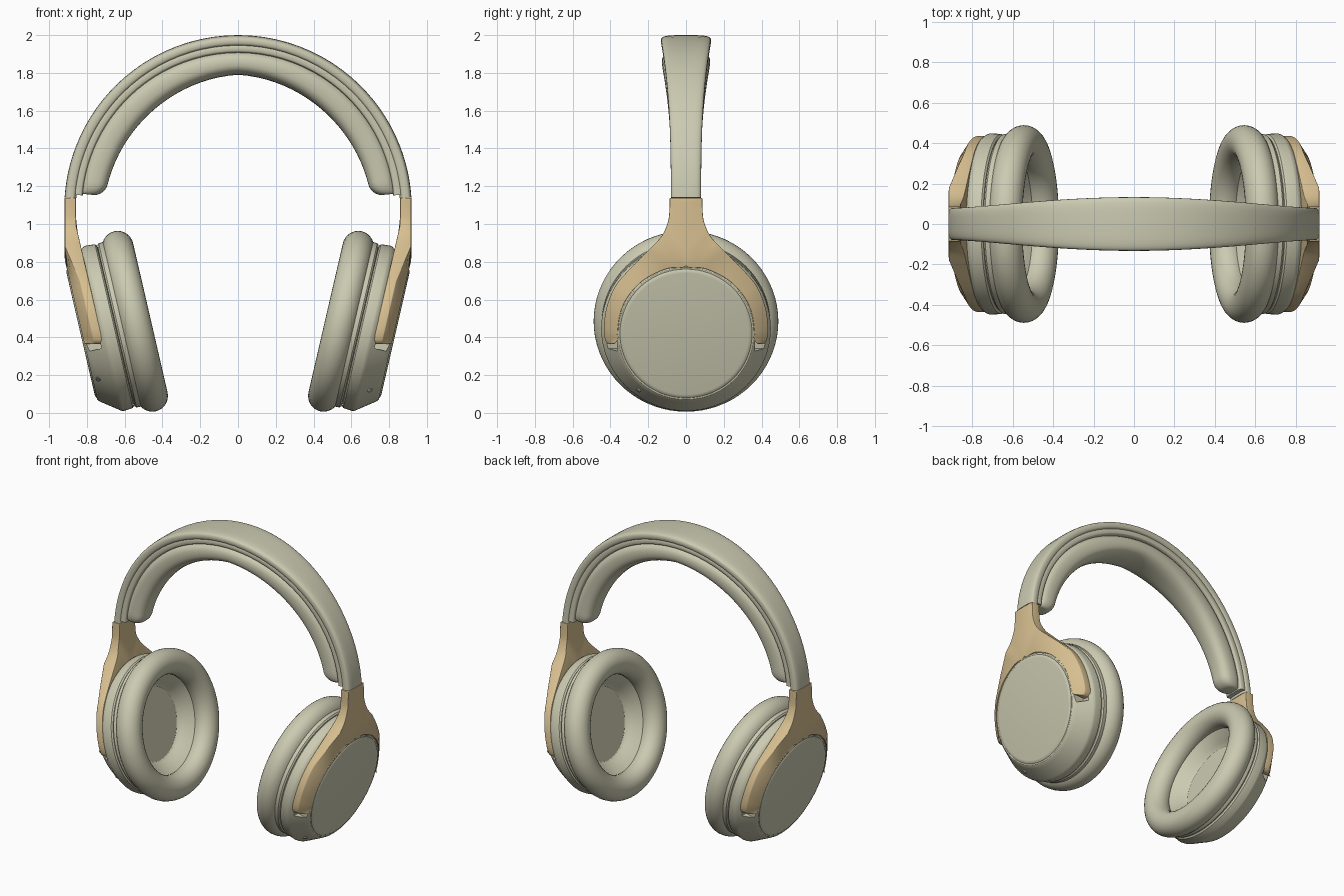
import bpy, bmesh, math
from mathutils import Vector

if "Cube" in bpy.data.objects:
    bpy.data.objects.remove(bpy.data.objects["Cube"])


def material(name, rgb):
    m = bpy.data.materials.new(name)
    m.diffuse_color = (*rgb, 1)
    m.use_nodes = True
    m.node_tree.nodes["Principled BSDF"].inputs["Base Color"].default_value = m.diffuse_color
    return m


BEIGE = material("beige", (0.60, 0.59, 0.44))
TAN = material("tan", (0.68, 0.52, 0.28))
DARK = material("dark", (0.25, 0.25, 0.25))
LIGHT = material("light", (0.9, 0.9, 0.88))


def make(name, verts, faces, mat):
    bm = bmesh.new()
    vs = [bm.verts.new(v) for v in verts]
    for f in faces:
        bm.faces.new([vs[i] for i in f])
    bmesh.ops.remove_doubles(bm, verts=bm.verts, dist=1e-5)
    bmesh.ops.recalc_face_normals(bm, faces=bm.faces)
    me = bpy.data.meshes.new(name)
    bm.to_mesh(me)
    bm.free()
    ob = bpy.data.objects.new(name, me)
    bpy.context.collection.objects.link(ob)
    me.materials.append(mat)
    return ob


def activate(ob):
    bpy.ops.object.select_all(action='DESELECT')
    ob.select_set(True)
    bpy.context.view_layer.objects.active = ob


def smooth(ob, deg=32):
    activate(ob)
    bpy.ops.object.shade_smooth_by_angle(angle=math.radians(deg))


T = math.radians(13)
C, S = math.cos(T), math.sin(T)


def place(s, u, y, v):
    """Tilted ear cup frame: u outward, v up the cup; s is the side."""
    return Vector((s * (0.545 + C * u + S * v), y, 0.485 - S * u + C * v))


def lathe(name, s, prof, closed, mat=BEIGE, n=72):
    m = len(prof)
    verts = [place(s, u, r * math.cos(2 * math.pi * i / n), r * math.sin(2 * math.pi * i / n))
             for i in range(n) for u, r in prof]
    faces = []
    for i in range(n):
        a, b = i * m, (i + 1) % n * m
        for j in range(m if closed else m - 1):
            k = (j + 1) % m
            q = [a + j, a + k, b + k, b + j]
            if prof[j][1] == 0:
                q = [a + j, a + k, b + k]
                q[0] = j
            elif prof[k][1] == 0:
                q = [a + j, k, b + j]
            faces.append(q)
    ob = make(name, verts, faces, mat)
    # drop the unused duplicate pole vertices
    bm = bmesh.new()
    bm.from_mesh(ob.data)
    bmesh.ops.delete(bm, geom=[v for v in bm.verts if not v.link_faces], context='VERTS')
    bm.to_mesh(ob.data)
    bm.free()
    return ob


def catmull(rows, sub=4):
    out = []
    for i in range(len(rows) - 1):
        p = [rows[max(0, min(len(rows) - 1, i + d))] for d in (-1, 0, 1, 2)]
        for k in range(sub):
            t = k / sub
            out.append([0.5 * (2 * b + (c - a) * t + (2 * a - 5 * b + 4 * c - d) * t * t
                               + (3 * b - a - 3 * c + d) * t ** 3) for a, b, c, d in zip(*p)])
    return out + [list(rows[-1])]


# Yoke outline, half: outer y, z and inner y, z, from arm tip to stem top
YOKE = [(.41, .365, .38, .365), (.428, .387, .362, .387), (.435, .45, .362, .43),
        (.42, .56, .345, .536), (.375, .67, .30, .625), (.30, .76, .22, .706),
        (.20, .86, .10, .764), (.13, .935, 0, .778), (.096, 1.01, 0, .90),
        (.088, 1.07, 0, 1.0), (.086, 1.138, 0, 1.138)]


def yoke(name, s):
    def x_at(u, z, limit):
        v = (z - 0.485 + S * u) / C
        return s * min(0.545 + C * u + S * v, limit)
    verts, faces = [], []
    rows = catmull(YOKE)
    for side in (1, -1):
        base = len(verts)
        inner = []
        for yo, zo, yi, zi in rows:
            yi = yi if yi > 0.004 else 0
            inner.append(yi)
            drop = 0.05 * max(0, min(1, (0.95 - zo) / 0.25))
            verts += [(x_at(.287 - drop, zo, .917), side * yo, zo), (x_at(.29, zi, .919), side * yi, zi),
                      (x_at(.195, zi, .858), side * yi, zi), (x_at(.19, zo, .858), side * yo, zo)]
        for i in range(len(rows) - 1):
            a, b = base + 4 * i, base + 4 * i + 4
            for j in range(4):
                if j == 1 and inner[i] == 0 and inner[i + 1] == 0:
                    continue
                k = (j + 1) % 4
                faces.append((a + j, a + k, b + k, b + j))
        faces.append((base, base + 1, base + 2, base + 3))
        e = len(verts) - 4
        faces.append((e, e + 1, e + 2, e + 3))
    ob = make(name, verts, faces, TAN)
    mod = ob.modifiers.new("bevel", 'BEVEL')
    mod.width, mod.segments, mod.angle_limit = 0.013, 3, math.radians(40)
    activate(ob)
    bpy.ops.object.modifier_apply(modifier="bevel")
    smooth(ob, 40)


def indicator(name, s, y, v, mat):
    # short pin standing on the chamfered cup edge
    r = math.hypot(y, v)
    u = 0.172 + (0.448 - r) / 0.078 * 0.108
    n = place(s, .578, .815 * y / r, .815 * v / r) - place(s, 0, 0, 0)
    bm = bmesh.new()
    bmesh.ops.create_cone(bm, cap_ends=True, segments=20, radius1=0.015, radius2=0.013, depth=0.012)
    bm.transform(n.to_track_quat('Z', 'Y').to_matrix().to_4x4())
    bmesh.ops.translate(bm, verts=bm.verts, vec=place(s, u, y, v))
    me = bpy.data.meshes.new(name)
    bm.to_mesh(me)
    bm.free()
    me.materials.append(mat)
    ob = bpy.data.objects.new(name, me)
    bpy.context.collection.objects.link(ob)
    smooth(ob)


# Ear cups
BODY = [(.11, 0), (.11, .24), (.10, .255), (.085, .265), (.02, .34), (.02, .40), (.105, .415),
        (.107, .436), (.115, .445), (.165, .449), (.176, .446), (.186, .439), (.268, .379),
        (.282, .367), (.288, .358), (.288, .350), (.294, .343), (.296, .33), (.296, 0)]
RING = [(.03, .38), (.03, .435), (.07, .447), (.095, .446), (.104, .438), (.106, .42), (.106, .38)]
TUBE = [(.083 * math.sin(t), .405 + .084 * math.cos(t)) for t in [2 * math.pi * i / 28 for i in range(28)]]
BOX = [(0, 1, 3, 2), (4, 6, 7, 5), (0, 4, 5, 1), (2, 3, 7, 6), (0, 2, 6, 4), (1, 5, 7, 3)]
for s, side in ((1, "right"), (-1, "left")):
    smooth(lathe(side + "_ear_cushion", s, TUBE, True), 60)
    smooth(lathe(side + "_cushion_base", s, RING, True))
    body = lathe(side + "_ear_cup", s, BODY, False)
    # slots below the yoke arm tips
    for f in (1, -1):
        cut = make("slot_cutter", [place(s, u, f * y, v) for u in (.205, .34) for y in (.365, .48)
                                   for v in (-.10, -.01)], BOX, BEIGE)
        cut.hide_render = True
        mod = body.modifiers.new("slot", 'BOOLEAN')
        mod.operation, mod.object, mod.solver = 'DIFFERENCE', cut, 'EXACT'
        activate(body)
        bpy.ops.object.modifier_apply(modifier="slot")
        bpy.data.objects.remove(cut)
    smooth(body)
    yoke(side + "_yoke", s)
indicator("right_indicator", 1, -.25, -.32, LIGHT)
indicator("left_button", -1, -.29, -.254, DARK)


# Headband: rounded sections swept round an arc centred at z = 1.08
def half_width(a):
    return 0.08 + 0.053 * math.sin(a) ** 3


def sweep(name, section, a0, a1, n=64, power=3.5, k=32, round_end=0.0):
    verts, faces = [], []
    for i in range(n + 1):
        a = a0 + (a1 - a0) * (0.5 - 0.5 * math.cos(math.pi * i / n))
        w, r0, r1 = section(a)
        g = 1.0
        if round_end:
            d = min(1, min(a - a0, a1 - a) / round_end)
            g = 0.55 + 0.45 * math.sqrt(max(0, 1 - (1 - d) ** 2))
        for j in range(k):
            t = 2 * math.pi * j / k
            c, q = math.cos(t), math.sin(t)
            y = g * w * math.copysign(abs(c) ** (2 / power), c)
            h = math.copysign(abs(q) ** (2 / power), q)
            r = r1 - (r1 - r0) * g * (1 - h) / 2
            verts.append((r * math.cos(a), y, 1.08 + r * math.sin(a)))
    for i in range(n):
        for j in range(k):
            m = (j + 1) % k
            faces.append((i * k + j, i * k + m, (i + 1) * k + m, (i + 1) * k + j))
    faces += [tuple(range(k)), tuple(range(n * k, n * k + k))]
    smooth(make(name, verts, faces, BEIGE), 45)


E = math.radians(3.8)
sweep("headband_shell", lambda a: (half_width(a), .857, .92), E, math.pi - E, power=3.6)
sweep("headband_seam", lambda a: (half_width(a) * .91, .825, .875), E + .02, math.pi - E - .02, power=5)
sweep("headband_pad", lambda a: (half_width(a) * .96, .71 - .022 * abs(math.sin(2 * a)), .842),
      E + .03, math.pi - E - .03, power=2.6, round_end=0.09)
